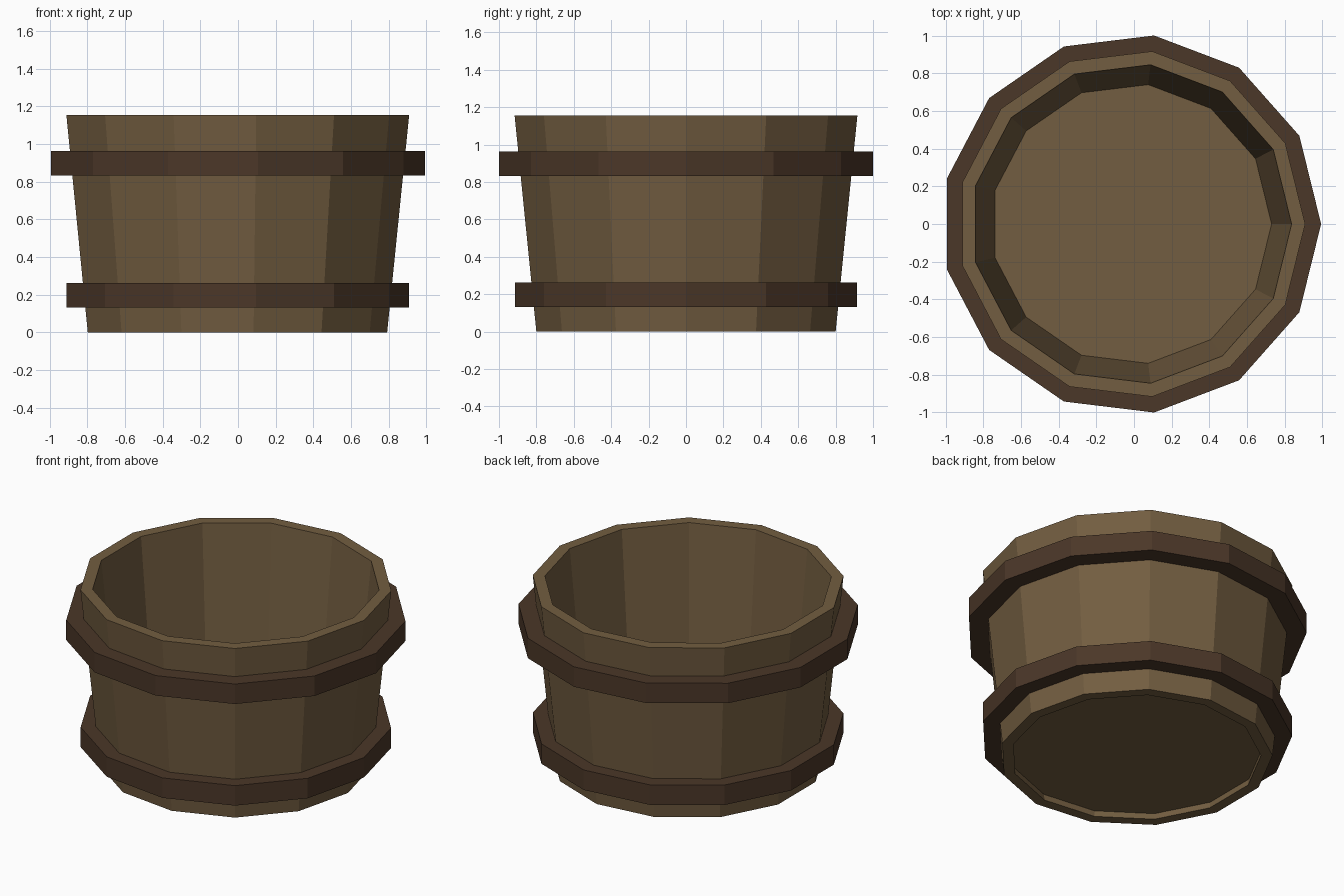
import bpy, bmesh, math

if "Cube" in bpy.data.objects:
    bpy.data.objects.remove(bpy.data.objects["Cube"])

SIDES = 13
OFFSET_X = -0.0146  # centres the odd-sided outline on x = 0


def material(name, color):
    m = bpy.data.materials.new(name)
    m.diffuse_color = (*color, 1)
    m.use_nodes = True
    m.node_tree.nodes["Principled BSDF"].inputs["Base Color"].default_value = m.diffuse_color
    return m


wood = material("wood", (0.17, 0.11, 0.052))
dark_wood = material("dark_wood", (0.07, 0.038, 0.021))


def ring(bm, radius, z):
    step = 2 * math.pi / SIDES
    return [bm.verts.new((radius * math.cos(i * step) + OFFSET_X,
                          radius * math.sin(i * step), z)) for i in range(SIDES)]


def lathe(name, profile, mat, closed=True):
    """Sweep (radius, z) points round z; closed makes a ring, open gets end caps."""
    bm = bmesh.new()
    rings = [ring(bm, r, z) for r, z in profile]
    pairs = list(zip(rings, rings[1:]))
    if closed:
        pairs.append((rings[-1], rings[0]))
    else:
        bm.faces.new(rings[0])
        bm.faces.new(rings[-1])
    for a, b in pairs:
        for i in range(SIDES):
            j = (i + 1) % SIDES
            bm.faces.new((a[i], a[j], b[j], b[i]))
    bmesh.ops.recalc_face_normals(bm, faces=bm.faces)
    mesh = bpy.data.meshes.new(name)
    bm.to_mesh(mesh)
    bm.free()
    mesh.materials.append(mat)
    obj = bpy.data.objects.new(name, mesh)
    bpy.context.collection.objects.link(obj)
    return obj


# Tapered tub wall, open at both ends
lathe("tub_wall", [(0.806, 0), (0.923, 1.155), (0.851, 1.155), (0.738, 0)], wood)

# Floor, slightly recessed from the bottom rim
lathe("tub_floor", [(0.746, 0.04), (0.749, 0.07)], wood, closed=False)

# Hoops round the wall
for name, inner, outer, z0, z1 in (("lower_hoop", 0.80, 0.922, 0.132, 0.262),
                                   ("upper_hoop", 0.88, 1.0075, 0.833, 0.963)):
    lathe(name, [(inner, z0), (outer, z0), (outer, z1), (inner, z1)], dark_wood)
